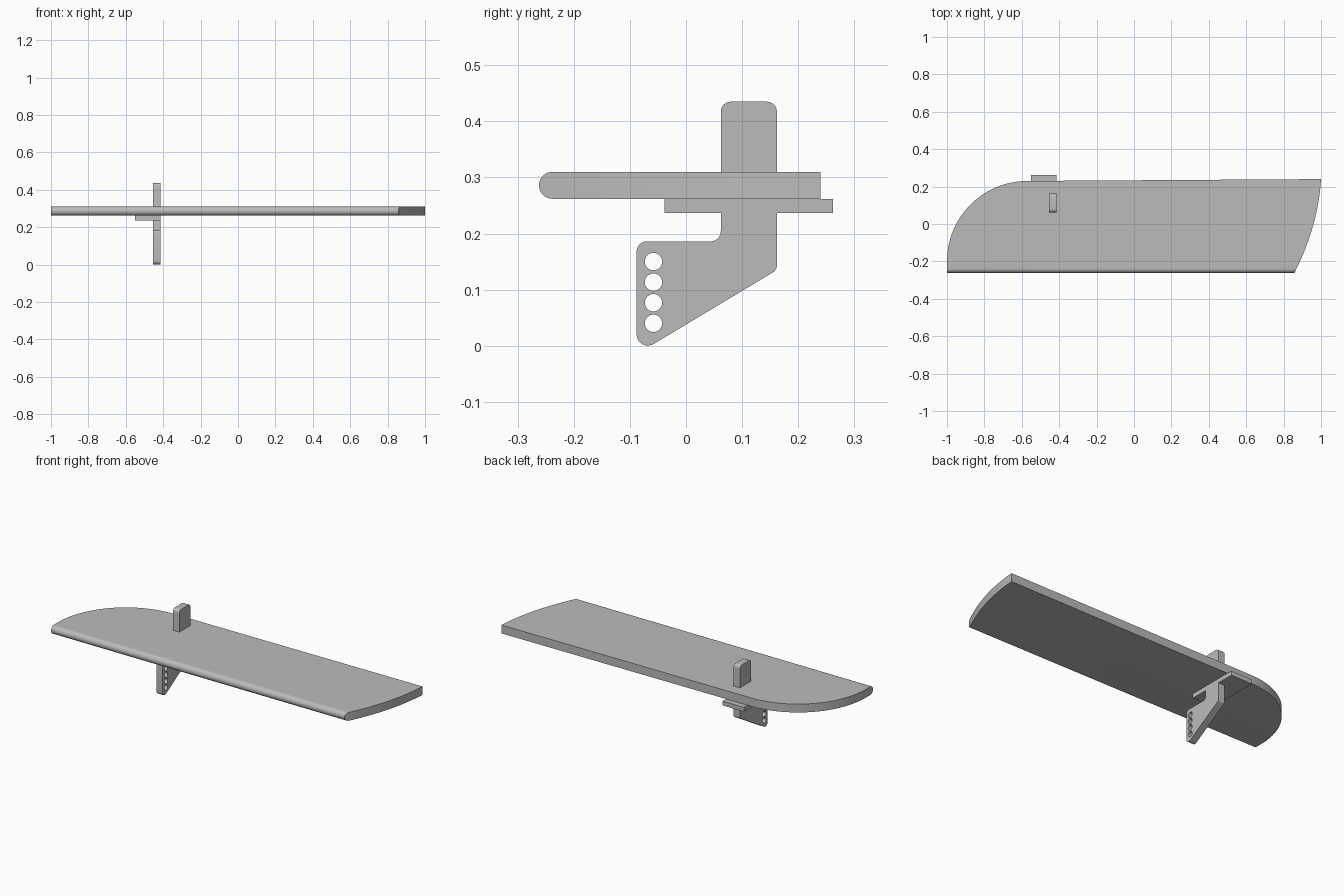
import bpy, bmesh, math
from mathutils import Vector

cube = bpy.data.objects.get("Cube")
if cube:
    bpy.data.objects.remove(cube, do_unlink=True)

grey = bpy.data.materials.new("plain grey")
grey.use_nodes = True
grey.diffuse_color = (0.5, 0.5, 0.5, 1)
grey.node_tree.nodes["Principled BSDF"].inputs["Base Color"].default_value = grey.diffuse_color


def fillet(corners, steps=8):
    """Round a closed outline; each corner is (u, v, radius)."""
    points = []
    for i, (u, v, r) in enumerate(corners):
        p = Vector((u, v))
        if r == 0:
            points.append(p)
            continue
        a = (Vector(corners[i - 1][:2]) - p).normalized()
        b = (Vector(corners[(i + 1) % len(corners)][:2]) - p).normalized()
        half = a.angle(b) / 2
        centre = p + (a + b).normalized() * r / math.sin(half)
        start = p + a * r / math.tan(half) - centre
        end = p + b * r / math.tan(half) - centre
        sweep = start.angle_signed(end)
        for k in range(steps + 1):
            t = -sweep * k / steps
            points.append(centre + Vector((start.x * math.cos(t) - start.y * math.sin(t),
                                           start.x * math.sin(t) + start.y * math.cos(t))))
    return points


def prism(name, outline, low, high, axis):
    """Extrude an outline along x (points are y, z) or along z (points are x, y)."""
    bm = bmesh.new()
    place = (lambda p: (low, p[0], p[1])) if axis == "x" else (lambda p: (p[0], p[1], low))
    face = bm.faces.new([bm.verts.new(place(p)) for p in outline])
    moved = bmesh.ops.extrude_face_region(bm, geom=[face])["geom"]
    shift = (high - low, 0, 0) if axis == "x" else (0, 0, high - low)
    bmesh.ops.translate(bm, vec=shift, verts=[g for g in moved if isinstance(g, bmesh.types.BMVert)])
    bmesh.ops.recalc_face_normals(bm, faces=bm.faces)
    mesh = bpy.data.meshes.new(name)
    bm.to_mesh(mesh)
    bm.free()
    mesh.materials.append(grey)
    obj = bpy.data.objects.new(name, mesh)
    bpy.context.collection.objects.link(obj)
    return obj


def select(obj):
    bpy.ops.object.select_all(action="DESELECT")
    obj.select_set(True)
    bpy.context.view_layer.objects.active = obj


def combine(obj, tool, operation):
    mod = obj.modifiers.new(operation.lower(), "BOOLEAN")
    mod.object, mod.operation, mod.solver = tool, operation, "EXACT"
    select(obj)
    bpy.ops.object.modifier_apply(modifier=mod.name)
    bpy.data.objects.remove(tool, do_unlink=True)


def smooth(obj):
    select(obj)
    bpy.ops.object.shade_smooth_by_angle(angle=math.radians(30))


# Board: section with a fully rounded front edge, trimmed to its plan shape
bottom, top, front, back = 0.262, 0.31, -0.262, 0.24
radius = (top - bottom) / 2
nose = []
for k in range(17):
    t = math.pi / 2 + math.pi * k / 16
    nose.append((front + radius + radius * math.cos(t), bottom + radius + radius * math.sin(t)))
board = prism("board", nose + [(0.3, bottom), (0.3, top)], -1.1, 1.1, "x")

plan = [(-1, -0.3)]
for k in range(33):                      # rounded left end
    t = math.pi / 2 * k / 32
    plan.append((-0.57 - 0.43 * math.cos(t), -0.2 + 0.43 * math.sin(t)))
for k in range(18):                      # bowed right end
    s = k / 16
    plan.append((1 - 0.03 * s - 0.11 * s * s, back - 0.497 * s))
combine(board, prism("plan_trim", plan, 0.2, 0.4, "z"), "INTERSECT")
smooth(board)

# Bracket: upright tab through the board with a swept drilled arm below
arm = [(0.062, 0.435, 0.018), (0.162, 0.435, 0.018), (0.162, 0.135, 0.015),
       (-0.088, -0.015, 0.02), (-0.088, 0.186, 0.018), (0.062, 0.186, 0.018)]
bracket = prism("bracket", fillet(arm), -0.455, -0.415, "x")
for i in range(4):
    hole = [(-0.058 + 0.0155 * math.cos(math.tau * k / 32),
             0.04 + 0.0367 * i + 0.0155 * math.sin(math.tau * k / 32)) for k in range(32)]
    combine(bracket, prism("hole_cutter", hole, -0.5, -0.37, "x"), "DIFFERENCE")
smooth(bracket)

# Mounting plate under the board
prism("mounting_plate", [(-0.55, -0.038), (-0.415, -0.038), (-0.415, 0.262), (-0.55, 0.262)],
      0.237, 0.2615, "z")
